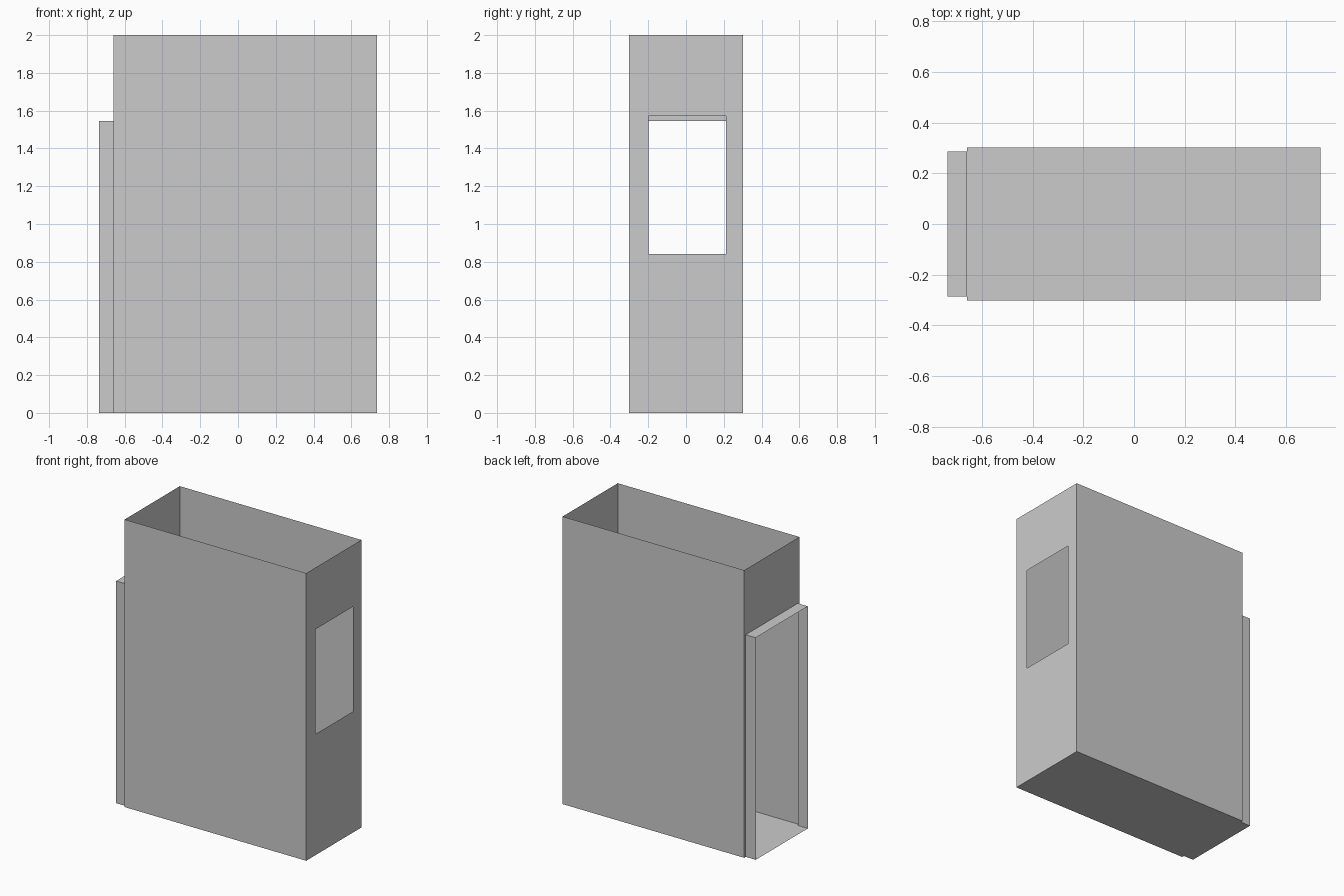
import bpy

if "Cube" in bpy.data.objects:
    bpy.data.objects.remove(bpy.data.objects["Cube"])

# Overall sizes: thin-sheet casing, open at the top
XL, XR, XO = -0.66, 0.737, -0.737   # left wall, right wall, outer end of door frame
W, H = 0.303, 2.0                   # half depth, height
DW, DH = 0.286, 1.545               # door half width, door height
WY0, WY1, WZ0, WZ1 = -0.199, 0.213, 0.842, 1.571  # window


def sheet(name, quads):
    """Mesh object made of flat quads, with shared corners merged."""
    index, faces = {}, []
    for quad in quads:
        faces.append([index.setdefault(p, len(index)) for p in quad])
    mesh = bpy.data.meshes.new(name)
    mesh.from_pydata(list(index), [], faces)
    obj = bpy.data.objects.new(name, mesh)
    bpy.context.collection.objects.link(obj)
    return obj


def x_rect(x, y0, y1, z0, z1, out):
    """Rectangle facing along x (out = 1 or -1)."""
    q = [(x, y0, z0), (x, y1, z0), (x, y1, z1), (x, y0, z1)]
    return q if out > 0 else q[::-1]


def y_rect(y, x0, x1, z0, z1, out):
    """Rectangle facing along y (out = 1 or -1)."""
    q = [(x0, y, z0), (x1, y, z0), (x1, y, z1), (x0, y, z1)]
    return q if out < 0 else q[::-1]


def z_rect(z, x0, x1, y0, y1, out):
    """Rectangle facing along z (out = 1 or -1)."""
    q = [(x0, y0, z), (x1, y0, z), (x1, y1, z), (x0, y1, z)]
    return q if out > 0 else q[::-1]


# Front and back walls
sheet("front_wall", [y_rect(-W, XL, XR, 0, H, -1)])
sheet("back_wall", [y_rect(W, XL, XR, 0, H, 1)])

# Right wall: ring of four quads around the window
outer = x_rect(XR, -W, W, 0, H, 1)
inner = x_rect(XR, WY0, WY1, WZ0, WZ1, 1)
sheet("window_wall", [[outer[i], outer[(i + 1) % 4], inner[(i + 1) % 4], inner[i]]
                      for i in range(4)])

# Left wall: strips beside and above the doorway
sheet("door_wall", [x_rect(XL, -W, -DW, 0, DH, -1),
                    x_rect(XL, DW, W, 0, DH, -1),
                    x_rect(XL, -W, W, DH, H, -1)])

# Door frame: two jambs and a lintel projecting outward
sheet("door_frame", [y_rect(-DW, XO, XL, 0, DH, -1),
                     y_rect(DW, XO, XL, 0, DH, 1),
                     z_rect(DH, XO, XL, -DW, DW, 1)])

# Floor of the casing with the threshold
sheet("floor", [z_rect(0, XL, XR, -W, W, -1)])
sheet("threshold", [z_rect(0, XO, XL, -DW, DW, -1)])
